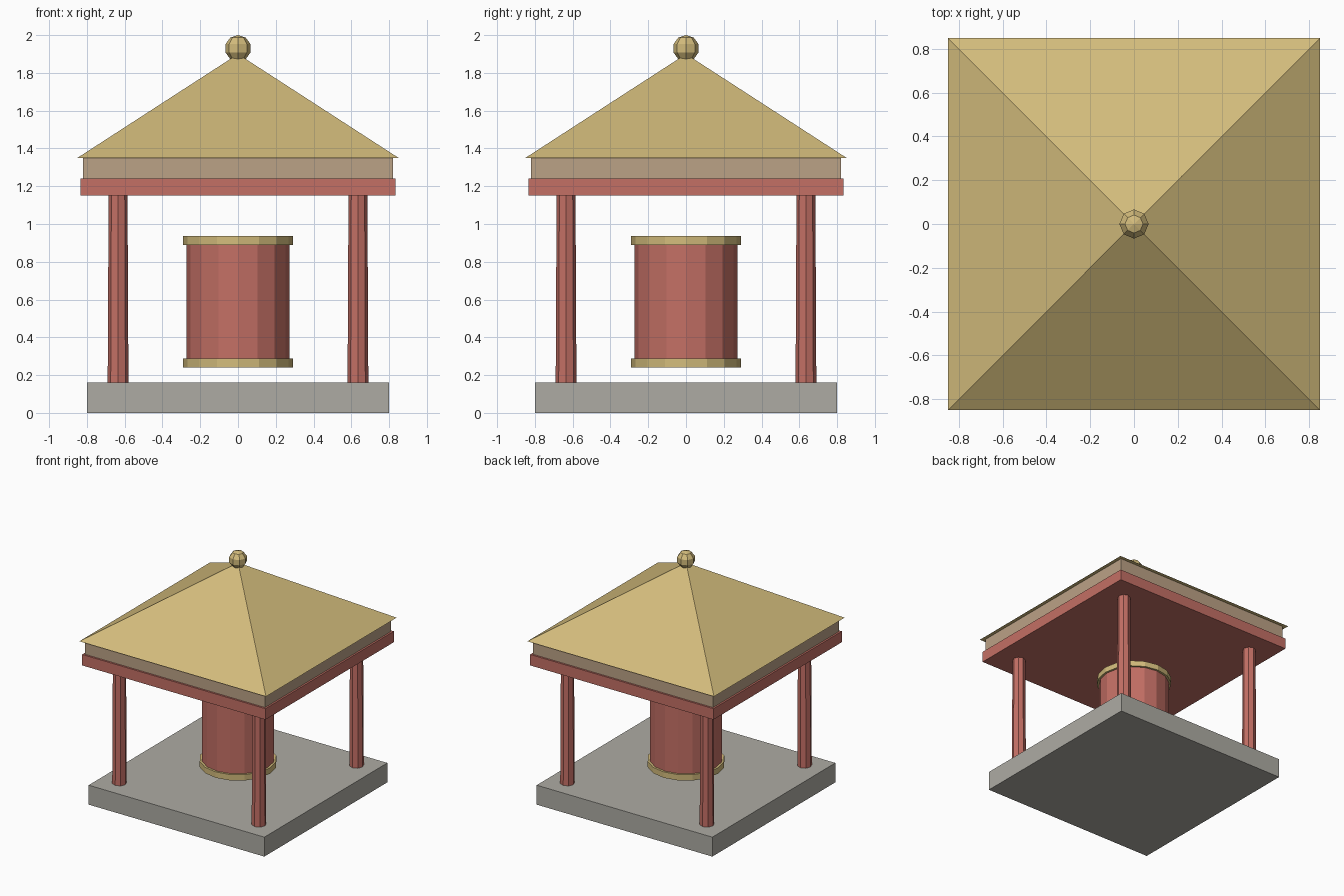
import bpy, math

cube = bpy.data.objects.get("Cube")
if cube:
    bpy.data.objects.remove(cube, do_unlink=True)


def material(name, rgb):
    m = bpy.data.materials.new(name)
    m.use_nodes = True
    m.diffuse_color = (*rgb, 1)
    m.node_tree.nodes["Principled BSDF"].inputs["Base Color"].default_value = (*rgb, 1)
    return m


gold = material("gold", (0.65, 0.50, 0.20))
red = material("painted red", (0.55, 0.16, 0.13))
stone = material("grey stone", (0.42, 0.41, 0.37))
plaster = material("tan plaster", (0.50, 0.36, 0.24))


def finish(name, mat):
    ob = bpy.context.object
    ob.name = name
    ob.data.materials.append(mat)
    return ob


def slab(name, half, z0, z1, mat):
    bpy.ops.mesh.primitive_cube_add(size=1, location=(0, 0, (z0 + z1) / 2))
    ob = finish(name, mat)
    ob.scale = (2 * half, 2 * half, z1 - z0)


def column(name, sides, r0, r1, z0, z1, mat, x=0, y=0, turn=0):
    bpy.ops.mesh.primitive_cone_add(vertices=sides, radius1=r0, radius2=r1, depth=z1 - z0,
                                    location=(x, y, (z0 + z1) / 2), rotation=(0, 0, turn))
    finish(name, mat)


# Stone base, roof beam and eave
slab("base", 0.8, 0, 0.16, stone)
slab("beam", 0.835, 1.15, 1.24, red)
slab("eave", 0.82, 1.24, 1.35, plaster)

# Four tapered posts
for side, x in (("left", 0.635), ("right", -0.635)):
    for end, y in (("front", -0.635), ("back", 0.635)):
        column(f"{end}_{side}_post", 8, 0.055, 0.05, 0.16, 1.15, red, x, y)

# Drum with rims
column("drum", 16, 0.273, 0.273, 0.265, 0.91, red)
column("lower_rim", 16, 0.29, 0.29, 0.24, 0.288, gold)
column("upper_rim", 16, 0.29, 0.29, 0.89, 0.936, gold)

# Pyramid roof and finial
column("roof", 4, 0.85 * math.sqrt(2), 0, 1.35, 1.9, gold, turn=math.pi / 4)
bpy.ops.mesh.primitive_uv_sphere_add(segments=8, ring_count=5, radius=0.07, location=(0, 0, 1.93))
finish("finial", gold)
